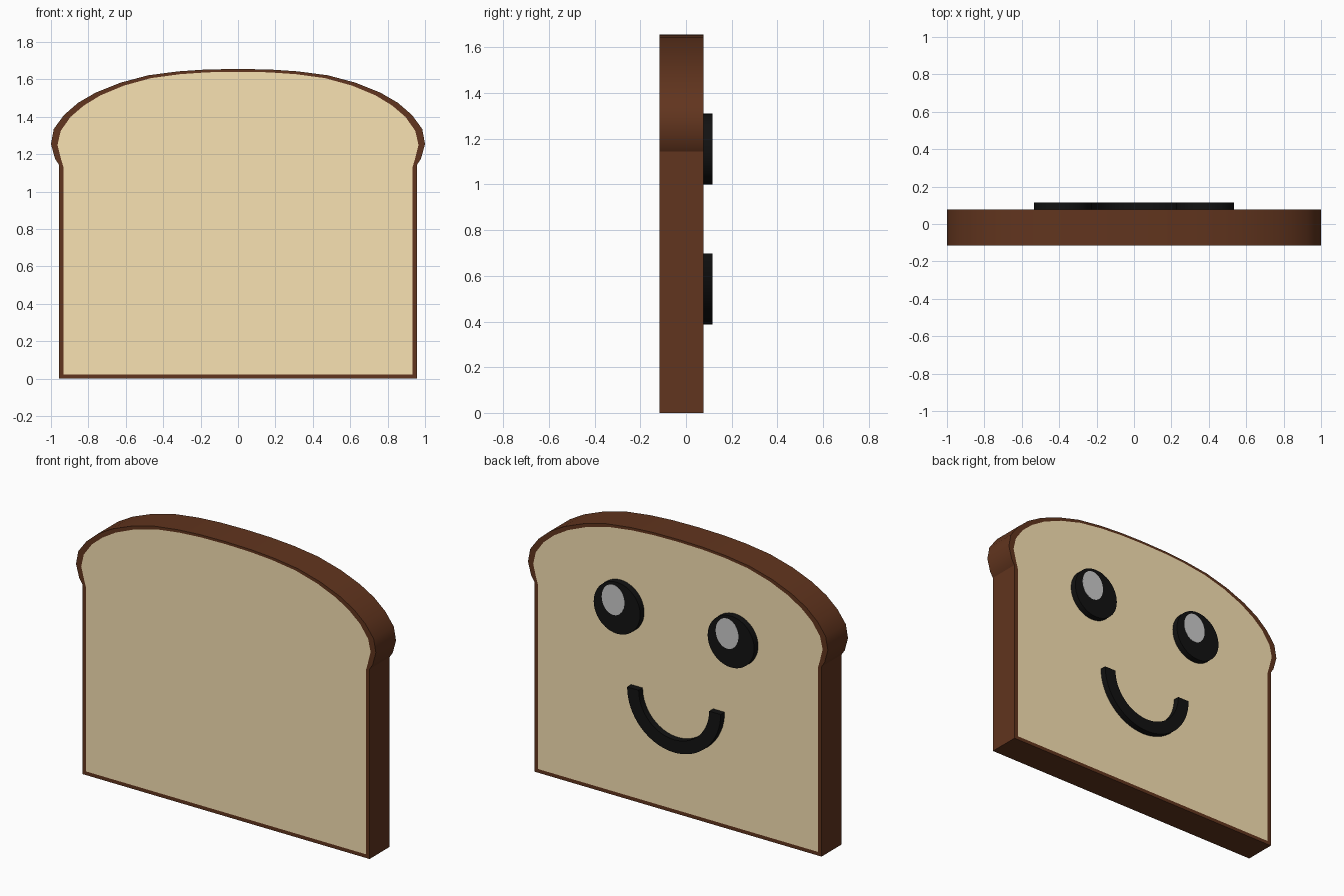
import bpy, bmesh, math

if "Cube" in bpy.data.objects:
    bpy.data.objects.remove(bpy.data.objects["Cube"])

BACK, FACE, TOP = -0.115, 0.077, 0.115   # slab rear, slab face side, raised features


def material(name, rgb):
    m = bpy.data.materials.new(name)
    m.diffuse_color = (*rgb, 1)
    m.use_nodes = True
    m.node_tree.nodes["Principled BSDF"].inputs["Base Color"].default_value = m.diffuse_color
    return m


CRUST = material("crust_brown", (0.12, 0.035, 0.013))
CRUMB = material("crumb_tan", (0.94, 0.76, 0.45))
BLACK = material("black", (0.006, 0.006, 0.006))
WHITE = material("highlight_grey", (0.8, 0.8, 0.8))


def finish(bm, name, mat, smooth=True):
    bmesh.ops.recalc_face_normals(bm, faces=bm.faces)
    me = bpy.data.meshes.new(name)
    bm.to_mesh(me)
    bm.free()
    me.materials.append(mat)
    ob = bpy.data.objects.new(name, me)
    bpy.context.collection.objects.link(ob)
    if smooth:
        bpy.ops.object.select_all(action='DESELECT')
        ob.select_set(True)
        bpy.context.view_layer.objects.active = ob
        bpy.ops.object.shade_smooth_by_angle(angle=math.radians(30))
    return ob


def prism(name, pts, y0, y1, mat):
    """Closed (x, z) outline extruded from y0 to y1."""
    bm = bmesh.new()
    a = [bm.verts.new((x, y0, z)) for x, z in pts]
    b = [bm.verts.new((x, y1, z)) for x, z in pts]
    n = len(pts)
    bm.faces.new(a)
    bm.faces.new(b[::-1])
    for i in range(n):
        j = (i + 1) % n
        bm.faces.new((a[i], a[j], b[j], b[i]))
    return finish(bm, name, mat)


def ring(name, outer, inner, y0, y1, mat):
    """Tube of rectangular section between two matching outlines."""
    bm = bmesh.new()
    loops = [[bm.verts.new((x, y, z)) for x, z in pts]
             for pts, y in ((outer, y0), (outer, y1), (inner, y1), (inner, y0))]
    n = len(outer)
    for k in range(4):
        p, q = loops[k], loops[(k + 1) % 4]
        for i in range(n):
            j = (i + 1) % n
            bm.faces.new((p[i], p[j], q[j], q[i]))
    return finish(bm, name, mat)


def mirrored(half):
    """Right half, from bottom to top centre, completed with its mirror."""
    return half + [(-x, z) for x, z in reversed(half) if x > 0]


def ellipse(cx, cz, rx, rz, n=48):
    return [(cx + rx * math.cos(2 * math.pi * i / n),
             cz + rz * math.sin(2 * math.pi * i / n)) for i in range(n)]


# Slice outline: straight sides, bulging shoulders, domed top
outer = mirrored([(0.958, 0), (0.958, 1.145), (0.978, 1.175), (1.0, 1.255),
                  (0.985, 1.335), (0.93, 1.41), (0.855, 1.475), (0.76, 1.53),
                  (0.63, 1.582), (0.48, 1.622), (0.32, 1.643), (0.17, 1.653), (0, 1.656)])
inner = mirrored([(0.933, 0.022), (0.933, 1.13), (0.945, 1.17), (0.965, 1.25),
                  (0.948, 1.325), (0.895, 1.40), (0.825, 1.46), (0.735, 1.515),
                  (0.61, 1.567), (0.465, 1.607), (0.31, 1.628), (0.165, 1.638), (0, 1.641)])
ring("crust", outer, inner, BACK, FACE, CRUST)
prism("bread_slice", inner, BACK, FACE, CRUMB)

# Eyes with highlights, both shifted the same way
for side, sx in (("left", -1), ("right", 1)):
    prism(f"{side}_eye", ellipse(0.38 * sx, 1.155, 0.155, 0.155), FACE - 0.01, TOP, BLACK)
    prism(f"{side}_eye_highlight", ellipse(0.38 * sx + 0.025, 1.198, 0.076, 0.091),
          TOP - 0.005, TOP + 0.001, WHITE)

# Mouth: half ring opening upward
arc = [math.pi + math.pi * i / 32 for i in range(33)]
mouth = [(0.312 * math.cos(t), 0.698 + 0.312 * math.sin(t)) for t in arc]
mouth += [(0.235 * math.cos(t), 0.698 + 0.235 * math.sin(t)) for t in reversed(arc)]
prism("mouth", mouth, FACE - 0.01, TOP, BLACK)
